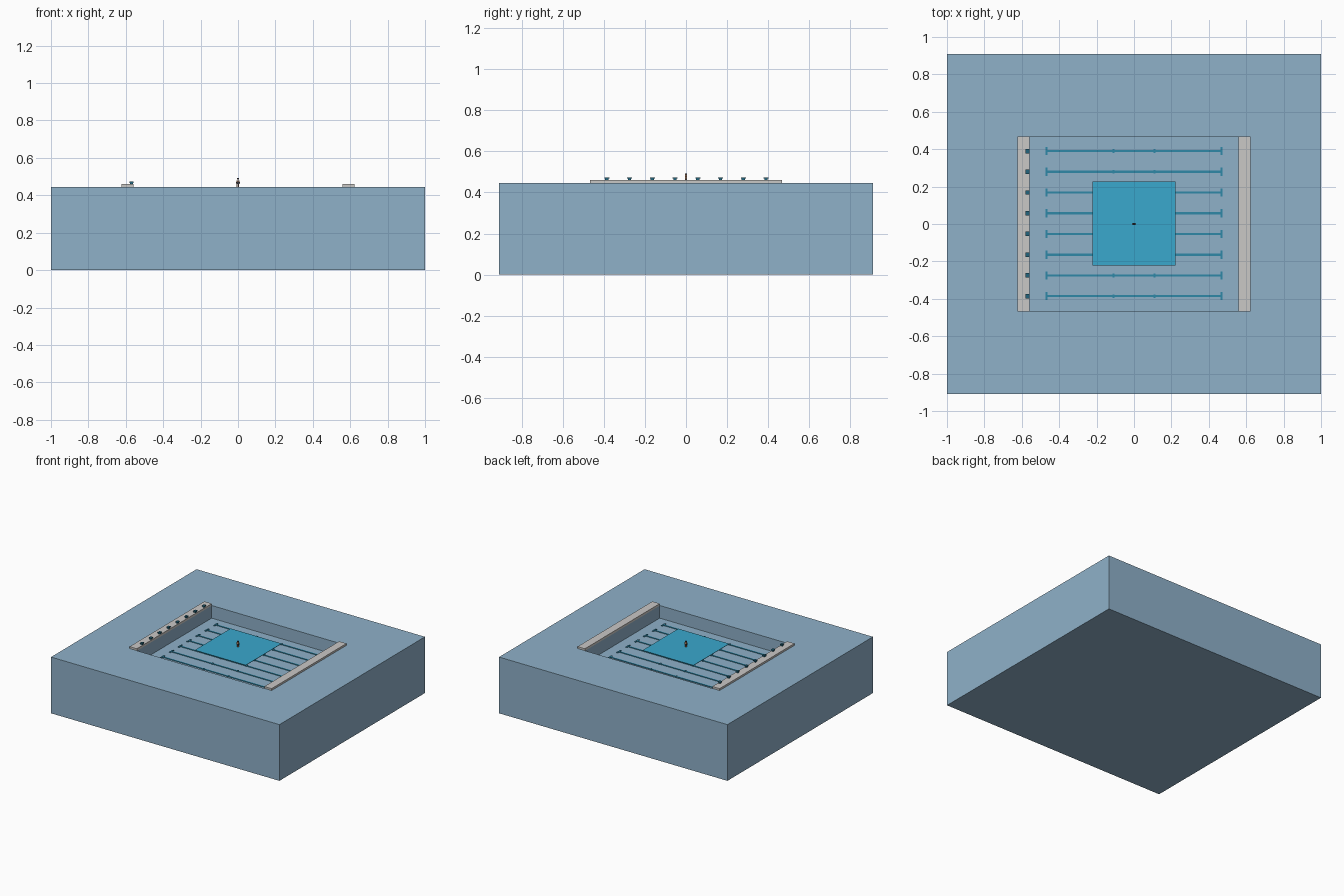
import bpy, bmesh

if "Cube" in bpy.data.objects:
    bpy.data.objects.remove(bpy.data.objects["Cube"])

H = 0.445          # height of the base block
FLOOR = 0.345      # pool floor level


def mat(name, r, g, b):
    m = bpy.data.materials.new(name)
    lin = [((c / 255 + 0.055) / 1.055) ** 2.4 for c in (r, g, b)]
    m.diffuse_color = (*lin, 1)
    m.use_nodes = True
    m.node_tree.nodes["Principled BSDF"].inputs["Base Color"].default_value = m.diffuse_color
    return m


BLUE = mat("pale blue", 143, 177, 201)
GREY = mat("light grey", 202, 200, 198)
TEAL = mat("lane teal", 46, 136, 167)
DARK = mat("dark teal", 33, 100, 124)
CYAN = mat("cyan", 58, 168, 205)
SKIN = mat("tan", 176, 128, 96)
SUIT = mat("charcoal", 50, 50, 58)


def boxes(name, material, spans):
    """One object made of boxes given as (x0, x1, y0, y1, z0, z1)."""
    bm = bmesh.new()
    for x0, x1, y0, y1, z0, z1 in spans:
        vs = bmesh.ops.create_cube(bm, size=1)["verts"]
        for v in vs:
            v.co = (x1 if v.co.x > 0 else x0, y1 if v.co.y > 0 else y0, z1 if v.co.z > 0 else z0)
    me = bpy.data.meshes.new(name)
    bm.to_mesh(me)
    bm.free()
    me.materials.append(material)
    ob = bpy.data.objects.new(name, me)
    bpy.context.collection.objects.link(ob)
    return ob


# base block with the pool basin sunk by insetting the top face
base = boxes("pool_base", BLUE, [(-1, 1, -0.91, 0.91, 0, H)])
bm = bmesh.new()
bm.from_mesh(base.data)
top = max(bm.faces, key=lambda f: f.calc_center_median().z)
bmesh.ops.inset_region(bm, faces=[top], thickness=0.2)
for v in top.verts:
    v.co.x = 0.558 if v.co.x > 0 else -0.558
    v.co.y = 0.468 if v.co.y > 0 else -0.468
new = bmesh.ops.extrude_discrete_faces(bm, faces=[top])["faces"][0]
for v in new.verts:
    v.co.z = FLOOR
bmesh.ops.recalc_face_normals(bm, faces=bm.faces)
bm.to_mesh(base.data)
bm.free()

# end decks
for side, s in (("left", -1), ("right", 1)):
    a, b = sorted((s * 0.558, s * 0.622))
    boxes(side + "_deck", GREY, [(a, b, -0.468, 0.468, H - 0.002, 0.46)])

# lane lines with end bars and small distance marks, plus starting blocks
for i in range(8):
    y = 0.39 - i * 0.1108
    z0, z1 = FLOOR, FLOOR + 0.004
    parts = [(-0.465, 0.465, y - 0.006, y + 0.006, z0, z1)]
    for s in (-1, 1):
        parts.append((s * 0.468 - 0.006, s * 0.468 + 0.006, y - 0.022, y + 0.022, z0, z1 + 0.001))
        parts.append((s * 0.11 - 0.006, s * 0.11 + 0.006, y - 0.01, y + 0.01, z0, z1 + 0.001))
    boxes(f"lane_line_{i + 1}", TEAL, parts)
    boxes(f"starting_block_{i + 1}", DARK, [
        (-0.578, -0.562, y - 0.008, y + 0.008, 0.459, 0.467),
        (-0.58, -0.56, y - 0.012, y + 0.012, 0.467, 0.474)])

# water sheet
boxes("water_sheet", CYAN, [(-0.223, 0.223, -0.222, 0.226, H - 0.003, H)])

# tiny swimmer
boxes("swimmer_body", SKIN, [
    (-0.007, -0.002, -0.004, 0.0, H, 0.463), (0.001, 0.006, 0.0, 0.004, H, 0.463),
    (-0.006, 0.006, -0.004, 0.004, 0.47, 0.48), (-0.012, -0.008, -0.002, 0.002, 0.464, 0.48),
    (0.008, 0.012, -0.002, 0.002, 0.464, 0.48), (-0.004, 0.004, -0.004, 0.004, 0.481, 0.489)])
boxes("swimmer_trunks", SUIT, [(-0.007, 0.007, -0.005, 0.005, 0.46, 0.47),
                               (-0.005, 0.005, -0.005, 0.005, 0.488, 0.492)])
